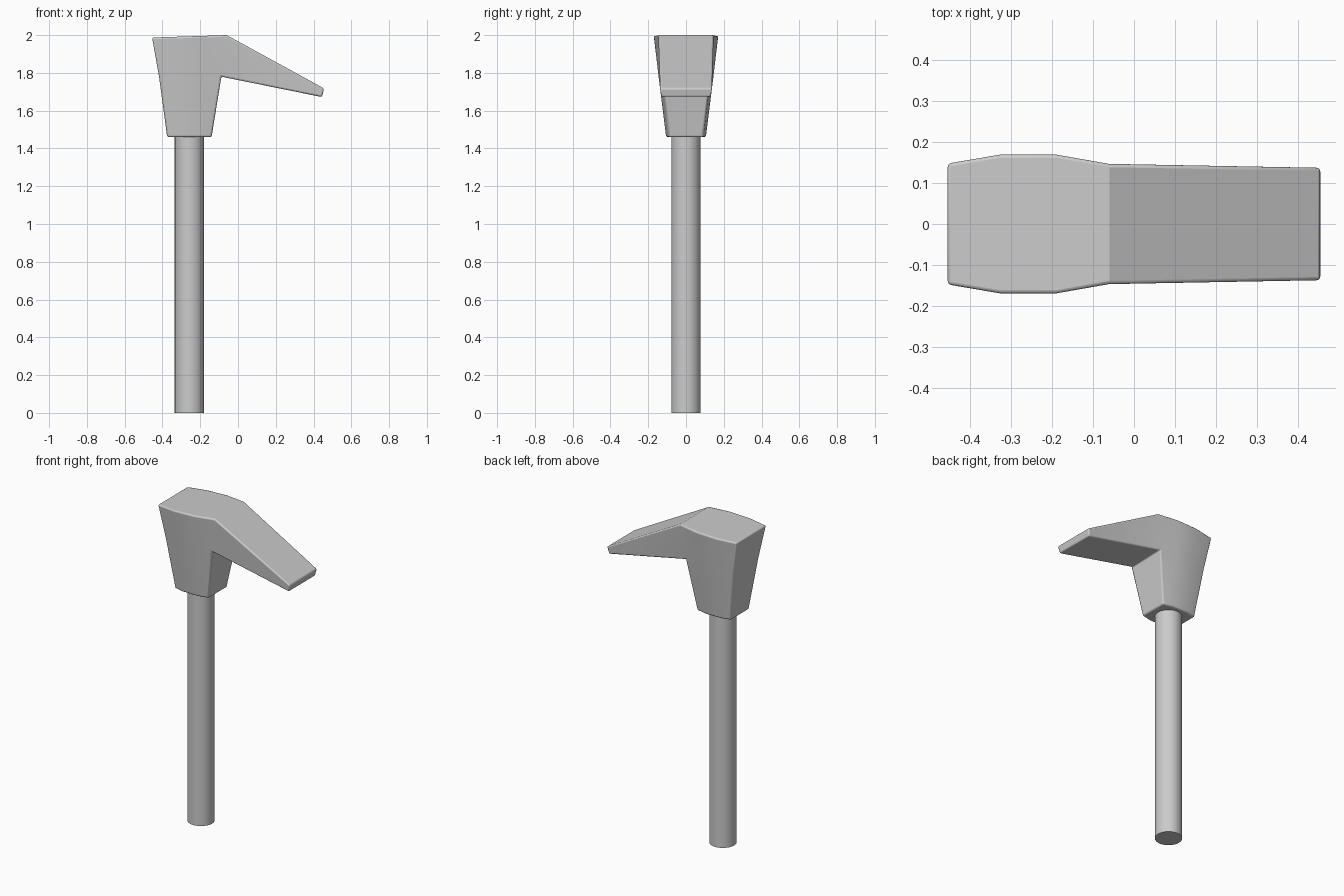
import bpy, bmesh

if "Cube" in bpy.data.objects:
    bpy.data.objects.remove(bpy.data.objects["Cube"])


def smooth(obj, angle):
    bpy.ops.object.select_all(action='DESELECT')
    obj.select_set(True)
    bpy.context.view_layer.objects.active = obj
    bpy.ops.object.shade_smooth_by_angle(angle=angle)


# Handle: round shaft set into the head
bpy.ops.mesh.primitive_cylinder_add(vertices=32, radius=0.078, depth=1.5,
                                    location=(-0.257, 0, 0.75))
handle = bpy.context.object
handle.name = "handle"
smooth(handle, 0.6)

# Head: side stations, x left to right at each level (z left, z right),
# with half-widths at the ends and in the bulging middle
levels = [
    ((-0.375, -0.31, -0.205, -0.14), 1.46, 1.46, 0.090, 0.090, 0.105),
    ((-0.418, -0.318, -0.198, -0.088), 1.78, 1.78, 0.126, 0.130, 0.145),
    ((-0.455, -0.325, -0.19, -0.06), 1.987, 2.0, 0.148, 0.147, 0.170),
]
side = []
for xs, za, zb, wl, wr, wc in levels:
    for x, w in zip(xs, (wl, wc, wc, wr)):
        t = (x - xs[0]) / (xs[3] - xs[0])
        side.append((x, w, za + (zb - za) * t))
# Tip of the sloping blade: lower edge, upper edge
side += [(0.445, 0.131, 1.672), (0.455, 0.138, 1.718)]

bm = bmesh.new()
front = [bm.verts.new((x, -w, z)) for x, w, z in side]
back = [bm.verts.new((x, w, z)) for x, w, z in side]

# Front and back sides
quads = [(r * 4 + c, r * 4 + c + 1, r * 4 + c + 5, r * 4 + c + 4)
         for r in range(2) for c in range(3)] + [(7, 12, 13, 11)]
for q in quads:
    bm.faces.new([front[i] for i in q])
    bm.faces.new([back[i] for i in reversed(q)])

# Strip joining both sides around the outline
outline = [0, 1, 2, 3, 7, 12, 13, 11, 10, 9, 8, 4]
for a, b in zip(outline, outline[1:] + outline[:1]):
    bm.faces.new((front[b], front[a], back[a], back[b]))
bmesh.ops.recalc_face_normals(bm, faces=bm.faces)

mesh = bpy.data.meshes.new("head")
bm.to_mesh(mesh)
bm.free()
head = bpy.data.objects.new("head", mesh)
bpy.context.collection.objects.link(head)
smooth(head, 0.5)

# Softened edges
bevel = head.modifiers.new("soft_edges", 'BEVEL')
bevel.width = 0.009
bevel.segments = 3
bevel.limit_method = 'ANGLE'
bevel.angle_limit = 0.7
